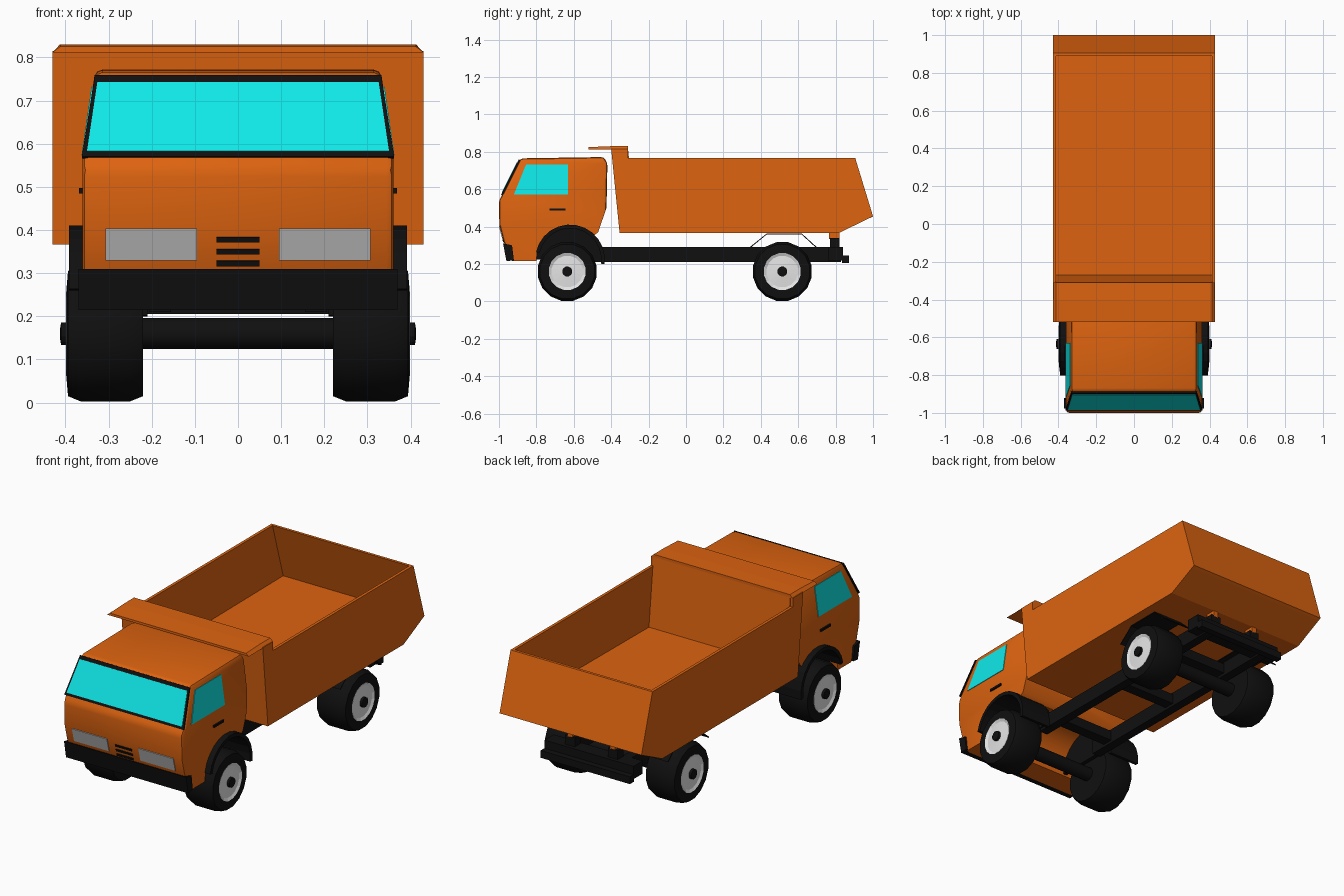
import bpy, bmesh, math
from mathutils import Vector

if "Cube" in bpy.data.objects:
    bpy.data.objects.remove(bpy.data.objects["Cube"])


def material(name, rgb):
    m = bpy.data.materials.new(name)
    m.diffuse_color = (*rgb, 1)
    m.use_nodes = True
    m.node_tree.nodes["Principled BSDF"].inputs["Base Color"].default_value = m.diffuse_color
    return m


ORANGE = material("orange paint", (0.72, 0.125, 0.005))
BLACK = material("black", (0.005, 0.005, 0.005))
GLASS = material("cyan glass", (0.005, 0.80, 0.80))
LAMP = material("lamp grey", (0.50, 0.50, 0.50))
RIM = material("rim white", (0.78, 0.78, 0.78))


def finish(name, bm, mat, mirror=False, smooth=None):
    bmesh.ops.recalc_face_normals(bm, faces=bm.faces)
    me = bpy.data.meshes.new(name)
    bm.to_mesh(me)
    bm.free()
    me.materials.append(mat)
    ob = bpy.data.objects.new(name, me)
    bpy.context.collection.objects.link(ob)
    if smooth:
        bpy.ops.object.select_all(action='DESELECT')
        ob.select_set(True)
        bpy.context.view_layer.objects.active = ob
        bpy.ops.object.shade_smooth_by_angle(angle=math.radians(smooth))
    if mirror:
        ob.modifiers.new("mirror", 'MIRROR')
    return ob


def slab_mesh(points, offset):
    """Solid made by sweeping a flat polygon along an offset."""
    bm = bmesh.new()
    f = bm.faces.new([bm.verts.new(p) for p in points])
    ext = bmesh.ops.extrude_face_region(bm, geom=[f])
    bmesh.ops.translate(bm, vec=offset, verts=[
        v for v in ext["geom"] if isinstance(v, bmesh.types.BMVert)])
    return bm


def prism(name, yz, x0, x1, mat, mirror=False, smooth=None):
    bm = slab_mesh([(x0, y, z) for y, z in yz], (x1 - x0, 0, 0))
    return finish(name, bm, mat, mirror, smooth)


def box(name, x, y, z, mat, mirror=False):
    yz = [(y[0], z[0]), (y[1], z[0]), (y[1], z[1]), (y[0], z[1])]
    return prism(name, yz, x[0], x[1], mat, mirror)


def plate(name, points, direction, lift, mat, mirror=False):
    """Thin plate on a surface, raised by lift on the side of direction."""
    p = [Vector(q) for q in points]
    n = (p[1] - p[0]).cross(p[2] - p[0]).normalized()
    if n.dot(Vector(direction)) < 0:
        n = -n
    return finish(name, slab_mesh([q - n * (0.009 - lift) for q in p], n * 0.009), mat, mirror)


def lathe(name, profile, y, z, mat, segs=16, smooth=None):
    """Revolve (x, radius) points about the x axis, on both sides."""
    bm = bmesh.new()
    rings = []
    for x, r in profile:
        angles = [2 * math.pi * (i + 0.5) / segs for i in range(segs)]
        rings.append([bm.verts.new((x, y + r * math.sin(a), z + r * math.cos(a))) for a in angles])
    for a, b in zip(rings, rings[1:]):
        for i in range(segs):
            j = (i + 1) % segs
            bm.faces.new((a[i], a[j], b[j], b[i]))
    bm.faces.new(rings[0])
    bm.faces.new(rings[-1])
    return finish(name, bm, mat, True, smooth)


def arc(r, a0, a1, n, cy=-0.62, cz=0.225):
    return [(cy + r * math.cos(math.radians(a0 + (a1 - a0) * i / n)),
             cz + r * math.sin(math.radians(a0 + (a1 - a0) * i / n))) for i in range(n + 1)]


def side_x(z):
    """Half width of the cab at a height."""
    return 0.36 - max(0, z - 0.57) * 0.145


# Cab: side profile with wheel arch, tapered above the waist, rounded edges
cab_profile = [(-0.80, 0.215), (-0.93, 0.215), (-0.975, 0.32), (-0.998, 0.41), (-1.0, 0.54),
               (-0.98, 0.575), (-0.885, 0.765), (-0.44, 0.772), (-0.42, 0.74),
               (-0.425, 0.50), (-0.47, 0.37)] + arc(0.18, 45, 180, 9)
bm = slab_mesh([(-0.36, y, z) for y, z in cab_profile], (0.72, 0, 0))
bmesh.ops.bisect_plane(bm, geom=bm.verts[:] + bm.edges[:] + bm.faces[:],
                       plane_co=(0, 0, 0.57), plane_no=(0, 0, 1))
for v in bm.verts:
    v.co.x = math.copysign(side_x(v.co.z), v.co.x)
bmesh.ops.recalc_face_normals(bm, faces=bm.faces)
sharp = []
for e in bm.edges:
    mid = (e.verts[0].co + e.verts[1].co) / 2
    if e.calc_face_angle(0) > 0.45 and (mid.z > 0.45 or mid.y < -0.94):
        sharp.append(e)
bmesh.ops.bevel(bm, geom=sharp, offset=0.016, segments=2, profile=0.5, affect='EDGES')
finish("cab", bm, ORANGE, smooth=35)


# Windshield with black surround
def screen(z, x):
    return (x, -0.98 + (z - 0.575) * 0.5, z)


for name, z0, x0, z1, x1, lift, mat in (
        ("windshield_frame", 0.568, 0.362, 0.757, 0.332, 0.005, BLACK),
        ("windshield", 0.58, 0.350, 0.74, 0.326, 0.008, GLASS)):
    plate(name, [screen(z0, -x0), screen(z0, x0), screen(z1, x1), screen(z1, -x1)],
          (0, -1, 0), lift, mat)

# Side windows and door handles
window = [(-0.92, 0.572), (-0.63, 0.572), (-0.63, 0.732), (-0.855, 0.732)]
plate("side_window", [(side_x(z), y, z) for y, z in window], (1, 0, 0), 0.003, GLASS, True)
box("door_handle", (0.355, 0.368), (-0.73, -0.645), (0.485, 0.497), BLACK, True)

# Headlights and grille slats follow the sloping nose
def nose(z):
    return -0.975 - (z - 0.32) * 0.256


plate("headlight", [(x, nose(z), z) for x, z in
                    ((0.095, 0.33), (0.307, 0.33), (0.307, 0.404), (0.095, 0.404))],
      (0, -1, 0), 0.004, LAMP, True)
for i, z in enumerate((0.323, 0.35, 0.378)):
    plate("grille_slat_%d" % i, [(x, nose(h), h) for x, h in
          ((-0.05, z - 0.006), (0.05, z - 0.006), (0.05, z + 0.006), (-0.05, z + 0.006))],
          (0, -1, 0), 0.004, BLACK)

# Front bumper
prism("front_bumper", [(-0.978, 0.31), (-0.96, 0.215), (-0.92, 0.22), (-0.93, 0.30)],
      -0.37, 0.37, BLACK)

# Front fenders with inner wheel wells
prism("front_fender", arc(0.186, -8, 168, 12) + arc(0.166, 168, -8, 12), 0.21, 0.392, BLACK, True)
prism("wheel_well", arc(0.18, 0, 180, 12), 0.19, 0.212, BLACK, True)

# Wheels and axles
for end, y in (("front", -0.635), ("rear", 0.515)):
    lathe(end + "_tyre", [(0.22, 0.09), (0.22, 0.148), (0.25, 0.16), (0.365, 0.16),
                          (0.394, 0.148), (0.398, 0.10), (0.37, 0.095)], y, 0.16, BLACK, smooth=30)
    lathe(end + "_rim", [(0.36, 0.10), (0.399, 0.10), (0.392, 0.085), (0.396, 0.03)], y, 0.16, RIM)
    lathe(end + "_hub_cap", [(0.38, 0.027), (0.41, 0.027), (0.412, 0.015)], y, 0.16, BLACK, 12)
    lathe(end + "_axle", [(0.0, 0.037), (0.27, 0.037)], y, 0.16, BLACK, 12, 40)

# Chassis rails, cross members and rear beam
box("chassis_rail", (0.155, 0.205), (-0.52, 0.83), (0.21, 0.29), BLACK, True)
for i, y in enumerate((-0.40, 0.10, 0.515)):
    box("cross_member_%d" % i, (-0.16, 0.16), (y - 0.03, y + 0.03), (0.225, 0.28), BLACK)
box("rear_beam", (-0.27, 0.27), (0.76, 0.84), (0.22, 0.29), BLACK)
box("rear_hinge_mount", (0.10, 0.16), (0.77, 0.82), (0.28, 0.34), BLACK, True)
box("rear_bumper", (-0.27, 0.27), (0.835, 0.872), (0.205, 0.245), BLACK)
box("bed_hinge", (0.115, 0.145), (0.765, 0.82), (0.335, 0.375), ORANGE, True)

# Thin rear mudguards
prism("rear_mudguard", [(0.34, 0.29), (0.43, 0.362), (0.62, 0.362), (0.70, 0.29),
                        (0.695, 0.287), (0.618, 0.358), (0.432, 0.358), (0.345, 0.287)],
      0.20, 0.38, BLACK, True)

# Dump bed: sides, floor, tailgate, front wall and cab canopy
prism("bed_side", [(-0.40, 0.815), (-0.355, 0.367), (0.82, 0.367), (1.0, 0.455), (0.905, 0.766),
                   (-0.31, 0.766), (-0.31, 0.815)], 0.414, 0.43, ORANGE, True)
prism("bed_floor", [(-0.355, 0.367), (0.82, 0.367), (1.0, 0.455), (0.985, 0.455), (-0.33, 0.445)],
      -0.415, 0.415, ORANGE)
prism("tailgate", [(0.985, 0.447), (1.0, 0.455), (0.905, 0.766), (0.89, 0.766)],
      -0.415, 0.415, ORANGE)
prism("bed_front_wall", [(-0.40, 0.815), (-0.355, 0.367), (-0.27, 0.44), (-0.31, 0.815)],
      -0.415, 0.415, ORANGE)
canopy = prism("cab_canopy", [(-0.52, 0.812), (-0.52, 0.825), (-0.40, 0.83), (-0.31, 0.83),
                              (-0.31, 0.812)], -0.43, 0.43, ORANGE)
for v in canopy.data.vertices:
    if v.co.z > 0.82:
        v.co.x *= 0.96
